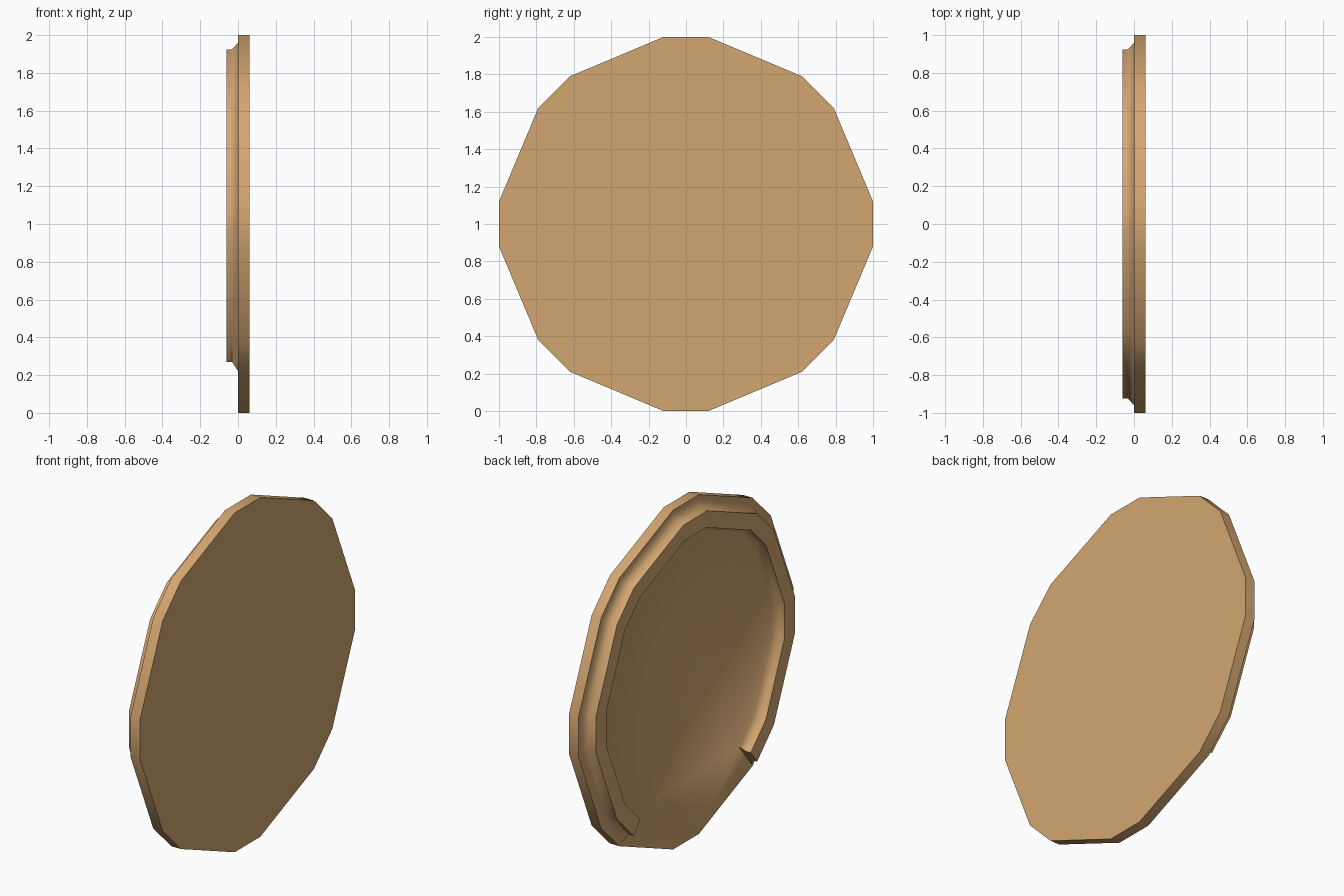
import bpy
import bmesh
import math

cube = bpy.data.objects.get("Cube")
if cube:
    bpy.data.objects.remove(cube, do_unlink=True)

# Material
tan = bpy.data.materials.new("warm_tan")
tan.use_nodes = True
colour = (0.65, 0.38, 0.165, 1)
tan.diffuse_color = colour
tan.node_tree.nodes["Principled BSDF"].inputs["Base Color"].default_value = colour

# Sixteen-sided outline: one quarter turned four times, ordered so that
# the two bottom corners come last
quarter = [(0.12, -1), (0.62, -0.79), (0.79, -0.62), (1, -0.12)]
outline = []
for turn in range(4):
    c, s = round(math.cos(turn * math.pi / 2)), round(math.sin(turn * math.pi / 2))
    outline += [(c * y - s * z, s * y + c * z) for y, z in quarter]
outline = outline[1:] + outline[:1]
BACK, FACE, STEP, LIP = 0.062, 0.0, -0.031, -0.062

bm = bmesh.new()


def ring(points, x, scale, end_scale=None):
    """Scaled copy of the outline; the two ends may have their own scale."""
    verts = []
    for i, (y, z) in enumerate(points):
        k = end_scale if end_scale and i in (0, len(points) - 1) else scale
        verts.append(bm.verts.new((x, y * k, 1 + z * k)))
    return verts


def bridge(a, b, closed):
    count = len(a) if closed else len(a) - 1
    for i in range(count):
        j = (i + 1) % len(a)
        bm.faces.new((a[i], a[j], b[j], b[i]))


# Disc back and rim
back = ring(outline, BACK, 1)
rim = ring(outline, FACE, 1)
bm.faces.new(back)
bridge(back, rim, True)

# Raised lip, open across the bottom
arc = outline[:-2]
profile = [(FACE, 0.96, 0.985), (STEP, 0.925, None), (LIP, 0.925, None),
           (LIP, 0.83, None), (STEP, 0.83, None), (FACE, 0.80, None)]
lip = [ring(arc, *p) for p in profile]
for a, b in zip([rim[:-2]] + lip, lip):
    bridge(a, b, False)
for end in (0, -1):
    bm.faces.new([r[end] for r in lip])

# Dish inside the lip, running out to the bottom rim
outer_foot = lip[0]
bm.faces.new(lip[-1] + [outer_foot[-1]] + rim[-3:] + [rim[0], outer_foot[0]])
bmesh.ops.recalc_face_normals(bm, faces=bm.faces)

mesh = bpy.data.meshes.new("lipped_disc")
bm.to_mesh(mesh)
bm.free()
mesh.materials.append(tan)
disc = bpy.data.objects.new("lipped_disc", mesh)
bpy.context.collection.objects.link(disc)

# Smooth the bevels and keep the square edges sharp
bpy.ops.object.select_all(action="DESELECT")
disc.select_set(True)
bpy.context.view_layer.objects.active = disc
bpy.ops.object.shade_smooth_by_angle(angle=math.radians(55))
